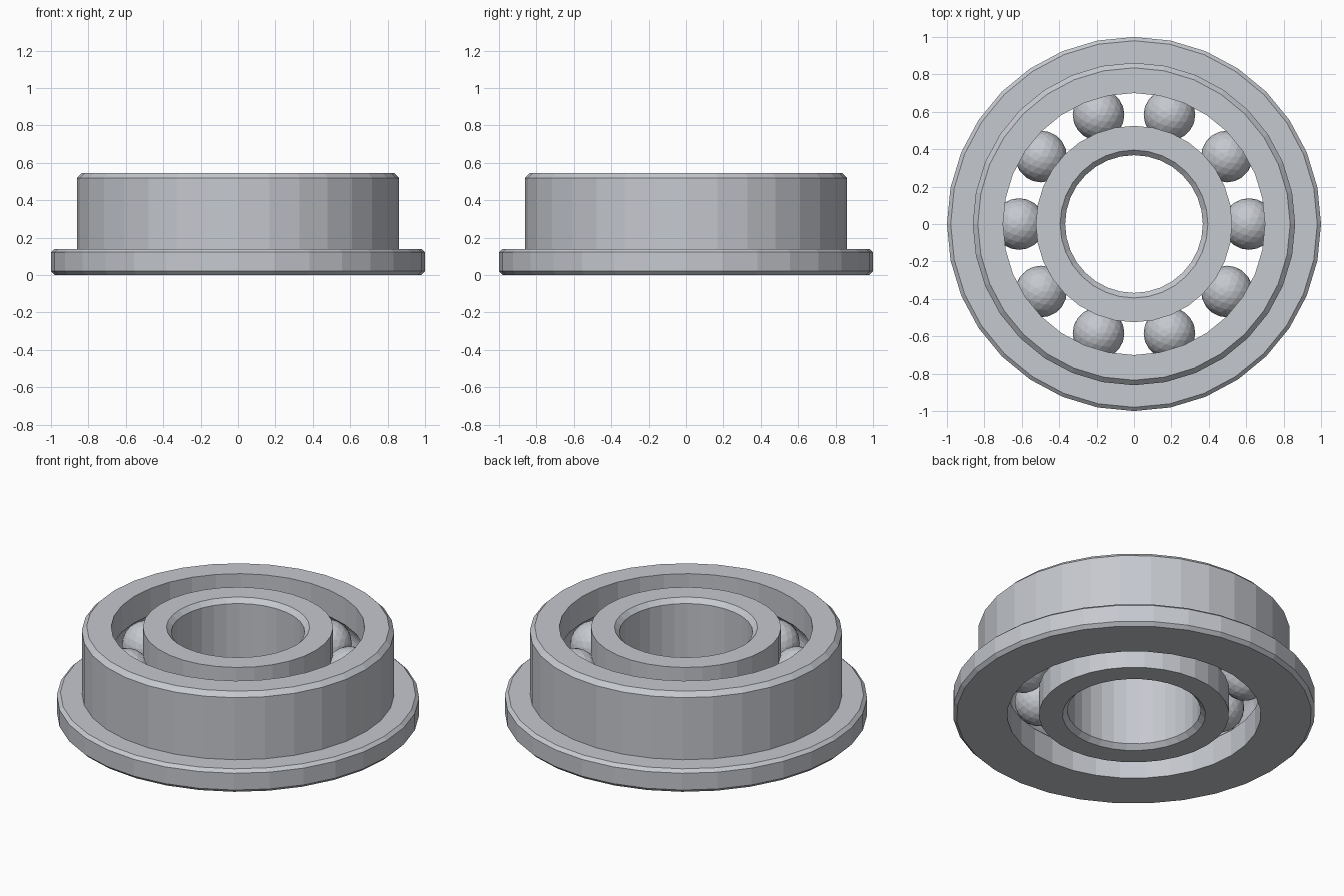
import bpy, bmesh
from math import sin, cos, pi, sqrt
from mathutils import Vector

cube = bpy.data.objects.get("Cube")
if cube:
    bpy.data.objects.remove(cube)

SIDES, BALLS = 32, 10
HEIGHT, MID = 0.545, 0.2725
BALL_R, PITCH = 0.138, 0.614
INNER_WALL, OUTER_WALL = 0.525, 0.70

steel = bpy.data.materials.new("steel grey")
steel.use_nodes = True
colour = (0.56, 0.58, 0.62, 1)
steel.diffuse_color = colour
steel.node_tree.nodes["Principled BSDF"].inputs["Base Color"].default_value = colour


def finish(name, bm):
    mesh = bpy.data.meshes.new(name)
    bm.to_mesh(mesh)
    bm.free()
    mesh.materials.append(steel)
    obj = bpy.data.objects.new(name, mesh)
    bpy.context.collection.objects.link(obj)
    return obj


def lathe(name, profile):
    """Revolve a closed (radius, height) profile about z."""
    bm = bmesh.new()
    rings = [[bm.verts.new((r * sin(2 * pi * i / SIDES), r * cos(2 * pi * i / SIDES), z))
              for r, z in profile] for i in range(SIDES)]
    n = len(profile)
    for i in range(SIDES):
        a, b = rings[i], rings[(i + 1) % SIDES]
        for j in range(n):
            k = (j + 1) % n
            bm.faces.new((a[j], b[j], b[k], a[k]))
    bmesh.ops.recalc_face_normals(bm, faces=bm.faces)
    return finish(name, bm)


def groove(wall, side, steps=8):
    """Arc of the ball track cut into a wall, from low to high."""
    track = BALL_R + 0.003
    half = sqrt(track ** 2 - (wall - PITCH) ** 2)
    points = []
    for i in range(steps + 1):
        z = -half + 2 * half * i / steps
        points.append((PITCH + side * sqrt(track ** 2 - z * z), MID + z))
    return points


# Flanged outer ring with a ball track on its inner wall
lathe("outer_ring", [(OUTER_WALL, 0), (0.98, 0), (1, 0.02), (1, 0.122), (0.98, 0.14),
                     (0.862, 0.14), (0.862, 0.518), (0.835, HEIGHT), (OUTER_WALL, HEIGHT)]
      + groove(OUTER_WALL, 1)[::-1])

# Inner ring with a chamfered bore and a ball track on its outer wall
lathe("inner_ring", [(INNER_WALL, HEIGHT), (0.395, HEIGHT), (0.368, HEIGHT - 0.027),
                     (0.368, 0.027), (0.395, 0), (INNER_WALL, 0)]
      + groove(INNER_WALL, -1))

# Balls spaced evenly between the rings
for i in range(BALLS):
    angle = 2 * pi * i / BALLS
    bm = bmesh.new()
    bmesh.ops.create_icosphere(bm, subdivisions=3, radius=BALL_R)
    ball = finish(f"ball_{i + 1}", bm)
    ball.location = Vector((PITCH * cos(angle), PITCH * sin(angle), MID))
